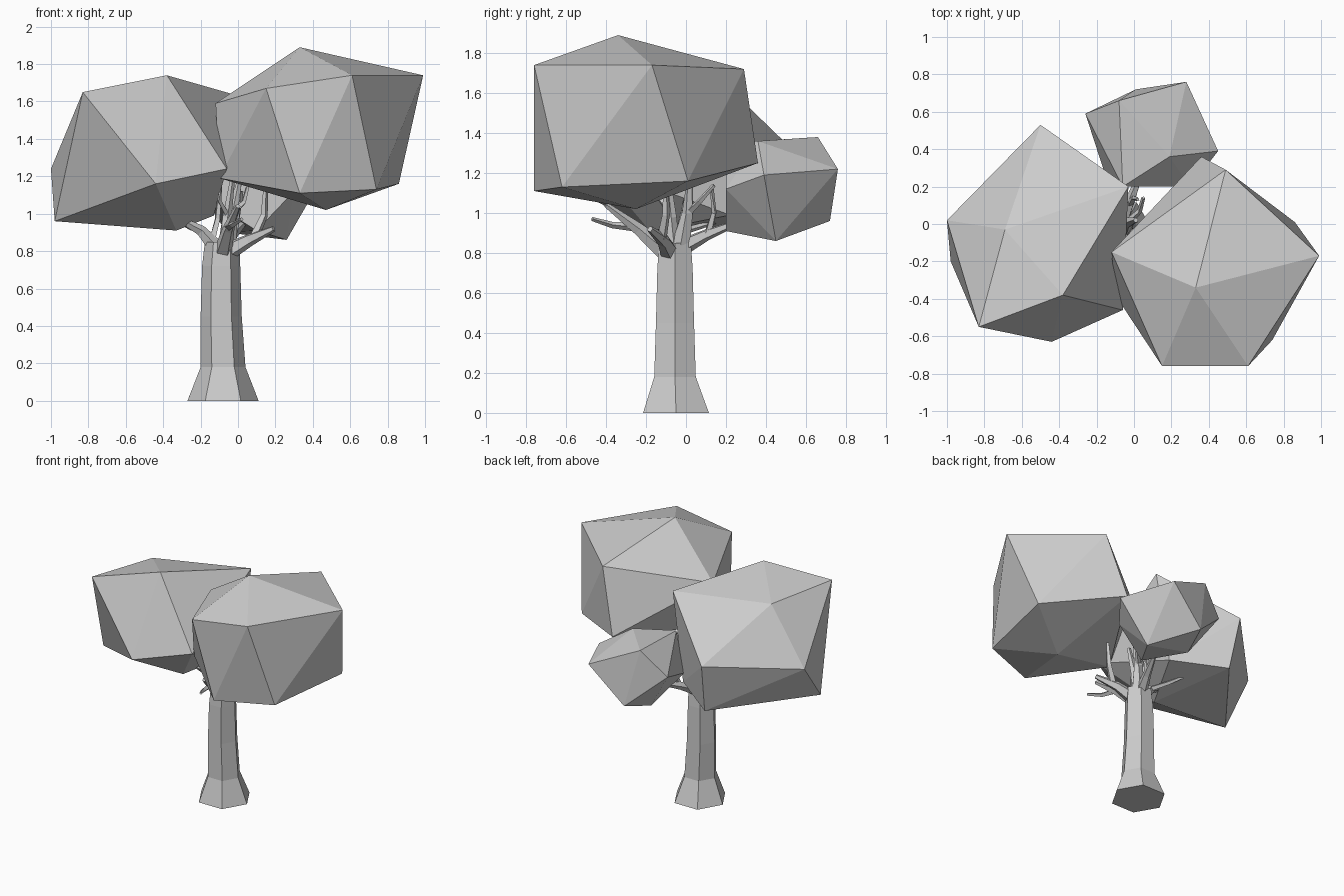
import bpy, bmesh, math
from mathutils import Vector, Matrix


def finish(bm, name):
    bmesh.ops.recalc_face_normals(bm, faces=bm.faces)
    mesh = bpy.data.meshes.new(name)
    bm.to_mesh(mesh)
    bm.free()
    ob = bpy.data.objects.new(name, mesh)
    bpy.context.collection.objects.link(ob)
    return ob


def tube(name, path, sides, level=False):
    """Tapered tube through (x, y, z, radius) points; level keeps rings flat."""
    bm = bmesh.new()
    pts = [Vector(p[:3]) for p in path]
    rings = []
    for i, p in enumerate(pts):
        d = pts[min(i + 1, len(pts) - 1)] - pts[max(i - 1, 0)]
        rot = Matrix.Identity(3) if level else d.to_track_quat('Z', 'Y').to_matrix()
        ring = []
        for k in range(sides):
            a = 2 * math.pi * k / sides
            off = Vector((math.cos(a), math.sin(a), 0)) * path[i][3]
            ring.append(bm.verts.new(p + rot @ off))
        rings.append(ring)
    for a, b in zip(rings, rings[1:]):
        for k in range(sides):
            j = (k + 1) % sides
            bm.faces.new((a[k], a[j], b[j], b[k]))
    bm.faces.new(rings[0][::-1])
    bm.faces.new(rings[-1])
    return finish(bm, name)


def foliage(name, corners):
    """Irregular twenty-sided clump: convex skin around twelve corners."""
    bm = bmesh.new()
    for c in corners:
        bm.verts.new(c)
    bmesh.ops.convex_hull(bm, input=bm.verts)
    return finish(bm, name)


# Six-sided trunk with a flared foot
tube("trunk", [(-.08, -.05, 0, .19), (-.08, -.055, .18, .12), (-.09, -.055, .45, .11),
               (-.09, -.055, .72, .102), (-.085, -.055, .85, .092)], 6, level=True)

# Main limbs
limbs = [
    [(-.05, -.08, .80, .05), (.06, -.11, .86, .035), (.19, -.18, .92, .016)],
    [(-.08, -.10, .80, .05), (-.05, -.24, .92, .032), (0, -.40, 1.04, .014)],
    [(-.06, -.03, .82, .05), (-.03, .01, 1.0, .03), (.01, .02, 1.18, .014)],
    [(-.12, -.04, .82, .045), (-.2, -.06, .91, .03), (-.31, -.1, .97, .016)],
    [(-.08, -.02, .83, .045), (-.03, .1, .89, .03), (.03, .25, .95, .016)],
    [(-.07, -.07, .82, .04), (-.06, -.07, .98, .026), (-.03, -.09, 1.18, .014)],
]
for i, p in enumerate(limbs):
    tube(f"limb_{i + 1}", p, 5)

# Thin side twigs
twigs = [
    [(.09, -.12, .88, .026), (.14, -.1, .99, .02), (.15, -.1, 1.16, .012)],
    [(-.05, -.26, .93, .022), (-.03, -.37, .94, .016), (.02, -.47, .97, .01)],
    [(-.14, -.05, .85, .022), (-.11, -.02, .97, .017), (-.1, .01, 1.12, .01)],
    [(-.03, .01, 1.0, .02), (.03, .07, 1.06, .014), (.05, .14, 1.14, .01)],
    [(-.18, -.05, .9, .02), (-.26, .06, .93, .015), (-.32, .16, .96, .01)],
    [(-.02, .11, .9, .02), (.0, .14, 1.0, .014), (.02, .13, 1.12, .01)],
    [(-.06, -.08, 1.0, .016), (-.1, -.13, 1.07, .012), (-.09, -.14, 1.15, .008)],
]
for i, p in enumerate(twigs):
    tube(f"twig_{i + 1}", p, 4)

# Three leaf clumps
foliage("right_foliage", [
    (.33, -.34, 1.89), (.61, -.76, 1.74), (.99, -.17, 1.74), (.49, .29, 1.72),
    (-.12, -.15, 1.59), (.15, -.76, 1.67), (.33, -.76, 1.11), (.74, -.62, 1.13),
    (.86, .01, 1.16), (.36, .36, 1.25), (-.10, -.38, 1.19), (.47, -.25, 1.02)])
foliage("left_foliage", [
    (-.38, -.38, 1.74), (-.83, -.55, 1.65), (-.03, .20, 1.64), (-.69, -.03, 1.63),
    (-1.0, .02, 1.24), (-.50, .53, 1.32), (-.44, -.63, 1.16), (-.06, -.46, 1.24),
    (-.98, -.20, .96), (-.47, .45, .95), (-.33, -.18, .91), (-.13, .22, .99)])
foliage("back_foliage", [
    (-.08, .66, 1.38), (.19, .36, 1.36), (-.06, .20, 1.35), (.45, .39, 1.19),
    (.28, .76, 1.22), (.01, .72, .96), (-.26, .59, 1.20), (.26, .45, .86),
    (-.06, .50, .90), (-.14, .22, 1.06), (.10, .20, .91), (.30, .20, 1.12)])
